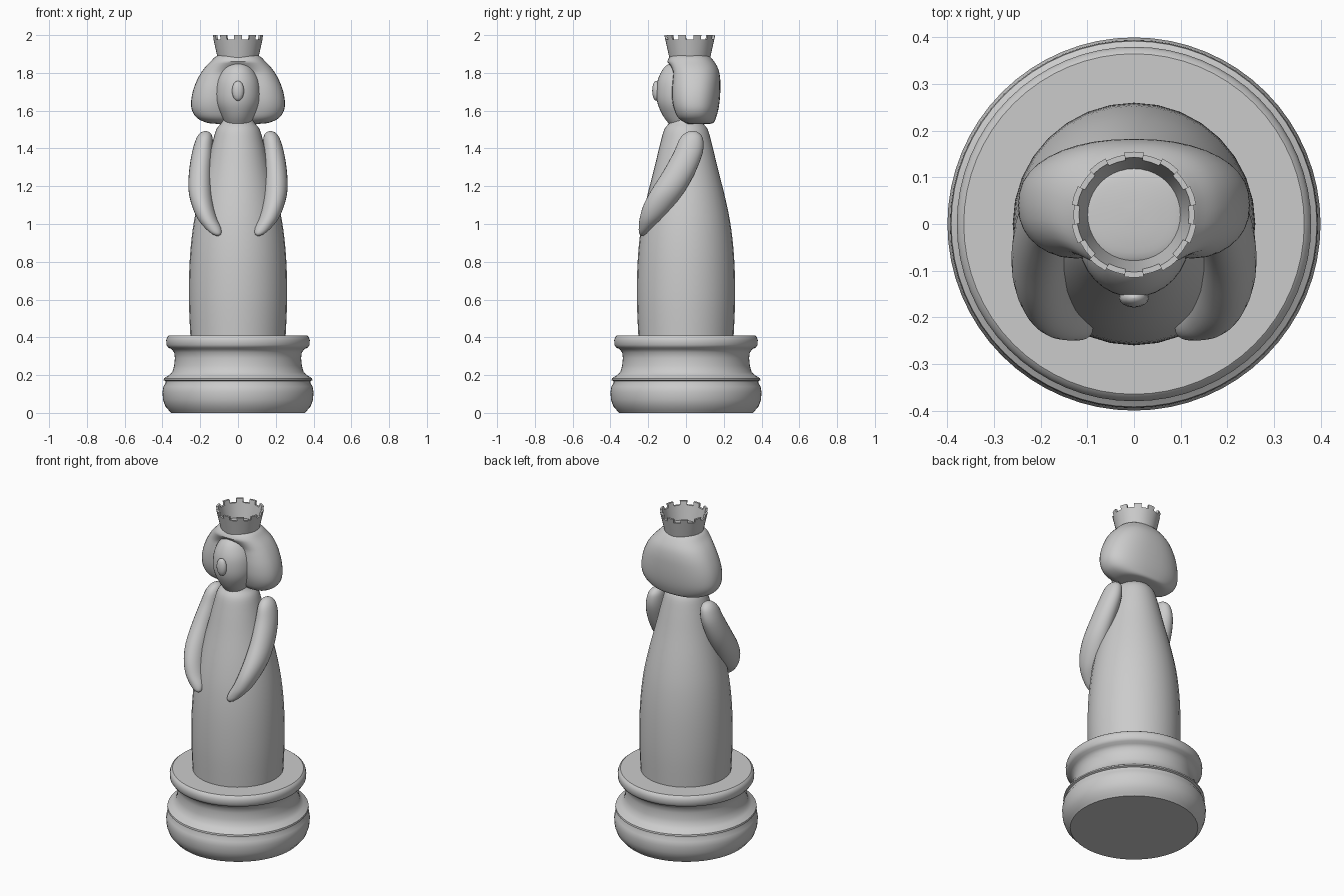
import bpy, bmesh, math
from math import cos, sin, pi, exp

cube = bpy.data.objects.get("Cube")
if cube:
    bpy.data.objects.remove(cube, do_unlink=True)

grey = bpy.data.materials.new("plain_grey")
grey.use_nodes = True
grey.diffuse_color = (0.6, 0.6, 0.6, 1)
grey.node_tree.nodes["Principled BSDF"].inputs["Base Color"].default_value = (0.6, 0.6, 0.6, 1)


def finish(name, bm, angle=40):
    """Turn a bmesh into a smooth shaded object."""
    bmesh.ops.recalc_face_normals(bm, faces=bm.faces)
    mesh = bpy.data.meshes.new(name)
    bm.to_mesh(mesh)
    bm.free()
    mesh.materials.append(grey)
    ob = bpy.data.objects.new(name, mesh)
    bpy.context.collection.objects.link(ob)
    bpy.ops.object.select_all(action='DESELECT')
    bpy.context.view_layer.objects.active = ob
    ob.select_set(True)
    bpy.ops.object.shade_smooth_by_angle(angle=math.radians(angle))
    return ob


def spline(rows, steps):
    """Catmull-Rom interpolation through rows of numbers."""
    pts = [rows[0]] + rows + [rows[-1]]
    out = []
    for a, b, c, d in zip(pts, pts[1:], pts[2:], pts[3:]):
        for i in range(steps):
            t = i / steps
            out.append([0.5 * (2*q + (r - p)*t + (2*p - 5*q + 4*r - s)*t*t
                               + (3*q - p - 3*r + s)*t**3)
                        for p, q, r, s in zip(a, b, c, d)])
    return out + [rows[-1]]


def loft(name, rows, seg=32, steps=4, power=1.0, shape=None, angle=40):
    """Stack horizontal rings; each row is z, centre x, centre y, radius x, radius y."""
    bm = bmesh.new()
    rings = []
    for z, cx, cy, rx, ry in (spline(rows, steps) if steps > 1 else rows):
        ring = []
        for i in range(seg):
            a = 2 * pi * i / seg
            u, v = cos(a), sin(a)
            x = cx + rx * math.copysign(abs(u) ** power, u)
            y = cy + ry * math.copysign(abs(v) ** power, v)
            ring.append(bm.verts.new(shape(x, y, z) if shape else (x, y, z)))
        rings.append(ring)
    for lo, hi in zip(rings, rings[1:]):
        for i in range(seg):
            j = (i + 1) % seg
            bm.faces.new((lo[i], lo[j], hi[j], hi[i]))
    bm.faces.new(rings[0])
    bm.faces.new(rings[-1])
    return finish(name, bm, angle)


def lathe(profile):
    return [(z, 0, 0, r, r) for r, z in profile]


# Turned base with a cove between two rounded mouldings
loft("base", lathe([
    (.355, 0), (.365, .012), (.385, .035), (.397, .07), (.4, .11), (.395, .14),
    (.383, .158), (.383, .168), (.394, .173), (.392, .183), (.365, .2), (.348, .215),
    (.338, .25), (.334, .29), (.338, .32), (.352, .338), (.37, .346), (.379, .36),
    (.38, .385), (.375, .402), (.365, .41)]), seg=64, steps=1, angle=35)

# Gown tapering up to the neck
loft("gown", lathe([
    (.252, .4), (.26, .6), (.256, .8), (.24, .97), (.212, 1.12), (.167, 1.3),
    (.138, 1.42), (.115, 1.5), (.085, 1.54), (.07, 1.58)]))

# Arms sweeping forward along the gown
arm = [(1.492, .172, .035, .006, .01), (1.482, .173, .033, .027, .036),
       (1.45, .178, .028, .044, .062), (1.38, .188, .012, .055, .077),
       (1.28, .199, -.034, .06, .086), (1.18, .2, -.093, .062, .09),
       (1.1, .187, -.142, .058, .083), (1.03, .163, -.182, .052, .063),
       (.98, .133, -.212, .043, .038), (.95, .115, -.228, .026, .02),
       (.937, .108, -.232, .006, .005)]
for side, s in (("left", 1), ("right", -1)):
    loft(side + "_arm", [(z, s * x, y, rx, ry) for z, x, y, rx, ry in arm], seg=24)

# Egg shaped head
loft("head", [(1.53, 0, -.02, .065, .07), (1.57, 0, -.025, .085, .095),
              (1.63, 0, -.03, .112, .118), (1.69, 0, -.03, .12, .127),
              (1.76, 0, -.03, .111, .12), (1.82, 0, -.03, .08, .092),
              (1.85, 0, -.03, .045, .055), (1.86, 0, -.03, .008, .01)])

# Nose
loft("nose", [(1.705 + .053 * sin(t), 0, -.158, .031 * cos(t) + .001, .02 * cos(t) + .001)
              for t in [pi * (i / 8 - .5) for i in range(9)]], seg=16, steps=1)


# Full bobbed hair, hollowed slightly around the face
def face_hollow(x, y, z):
    if y < 0 and z < 1.86:
        y += .05 * exp(-(x / .11) ** 2) * min(1, (1.86 - z) / .06)
    return x, y, z


loft("hair", [(1.53, 0, .06, .1, .06), (1.535, 0, .055, .16, .09),
              (1.56, 0, .045, .215, .113), (1.6, 0, .042, .243, .128),
              (1.65, 0, .04, .248, .138), (1.71, 0, .04, .237, .142),
              (1.77, 0, .04, .213, .141), (1.82, 0, .035, .182, .136),
              (1.86, 0, .025, .145, .124), (1.89, 0, .02, .112, .1),
              (1.9, 0, .02, .06, .06), (1.903, 0, .02, .01, .01)],
     seg=40, power=.85, shape=face_hollow)

# Open crown: flared wall with square notches cut from its rim
bm = bmesh.new()
teeth, per = 10, 4
count = teeth * per
levels = ((1.87, .106), (1.978, .13), (2.0, .135))
wall = .012
grid = [[[bm.verts.new(((r - w) * cos(a), .02 + (r - w) * sin(a), z)) for w in (0, wall)]
         for z, r in levels]
        for a in [2 * pi * (i - per / 4) / count - pi / 2 for i in range(count)]]


def height(i):
    return 2 if i % per < per / 2 else 1


for i in range(count):
    a, b = grid[i], grid[(i + 1) % count]
    top = height(i)
    for k in range(top):
        for w in (0, 1):
            bm.faces.new((a[k][w], b[k][w], b[k + 1][w], a[k + 1][w]))
    for k in (0, top):
        bm.faces.new((a[k][0], b[k][0], b[k][1], a[k][1]))
    if height(i - 1) != top:
        bm.faces.new((a[1][0], a[1][1], a[2][1], a[2][0]))
loose = [v for v in bm.verts if not v.link_faces]
bmesh.ops.delete(bm, geom=loose, context='VERTS')
finish("crown", bm, 30)
